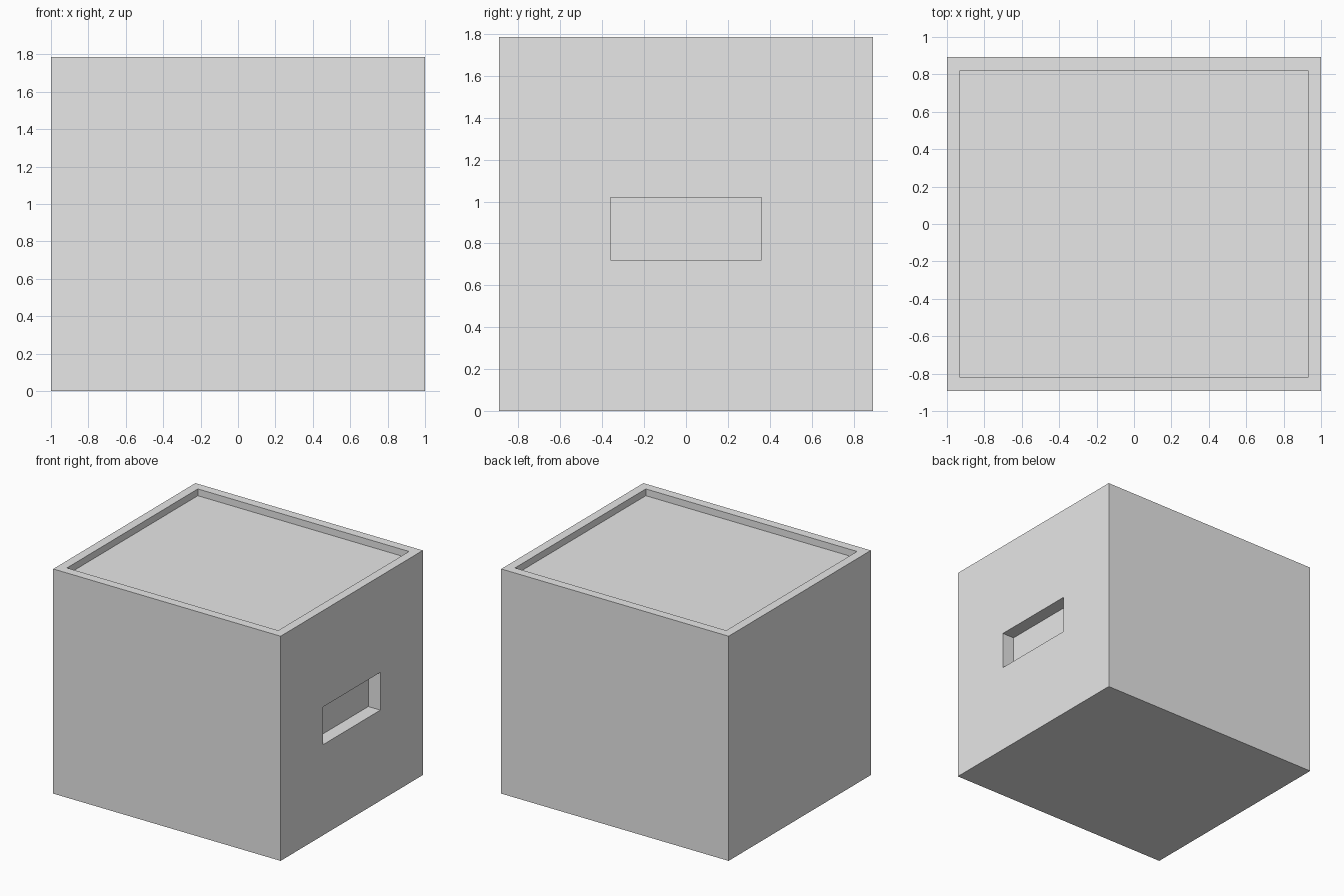
import bpy
import bmesh
from mathutils import Vector

cube = bpy.data.objects.get("Cube")
if cube:
    bpy.data.objects.remove(cube, do_unlink=True)

WIDTH, DEPTH, HEIGHT = 2.0, 1.786, 1.786
RIM, TOP_RECESS = 0.071, 0.054
SLOT_Y, SLOT_LOW, SLOT_HIGH, SLOT_DEPTH = 0.36, 0.72, 1.02, 0.106

grey = bpy.data.materials.new("light_grey")
grey.use_nodes = True
grey.diffuse_color = (0.8, 0.8, 0.8, 1)
grey.node_tree.nodes["Principled BSDF"].inputs["Base Color"].default_value = grey.diffuse_color


def box(name, low, high):
    """Axis-aligned box between two corners."""
    low, high = Vector(low), Vector(high)
    bm = bmesh.new()
    bmesh.ops.create_cube(bm, size=1)
    bmesh.ops.scale(bm, vec=high - low, verts=bm.verts)
    bmesh.ops.translate(bm, vec=(low + high) / 2, verts=bm.verts)
    mesh = bpy.data.meshes.new(name)
    bm.to_mesh(mesh)
    bm.free()
    mesh.materials.append(grey)
    obj = bpy.data.objects.new(name, mesh)
    bpy.context.collection.objects.link(obj)
    return obj


def carve(target, cutter):
    """Subtract a hidden cutter from the target."""
    cutter.hide_render = True
    cutter.hide_set(True)
    cutter.display_type = 'WIRE'
    mod = target.modifiers.new(cutter.name, 'BOOLEAN')
    mod.operation = 'DIFFERENCE'
    mod.solver = 'EXACT'
    mod.object = cutter
    bpy.context.view_layer.objects.active = target
    bpy.ops.object.modifier_apply(modifier=mod.name)
    bpy.data.objects.remove(cutter, do_unlink=True)


# Block body
x, y = WIDTH / 2, DEPTH / 2
body = box("box_body", (-x, -y, 0), (x, y, HEIGHT))

# Shallow tray inside the top rim
carve(body, box("top_recess", (RIM - x, RIM - y, HEIGHT - TOP_RECESS),
                (x - RIM, y - RIM, HEIGHT + 0.1)))

# Hand slot in the +x side
carve(body, box("hand_slot", (x - SLOT_DEPTH, -SLOT_Y, SLOT_LOW),
                (x + 0.1, SLOT_Y, SLOT_HIGH)))
